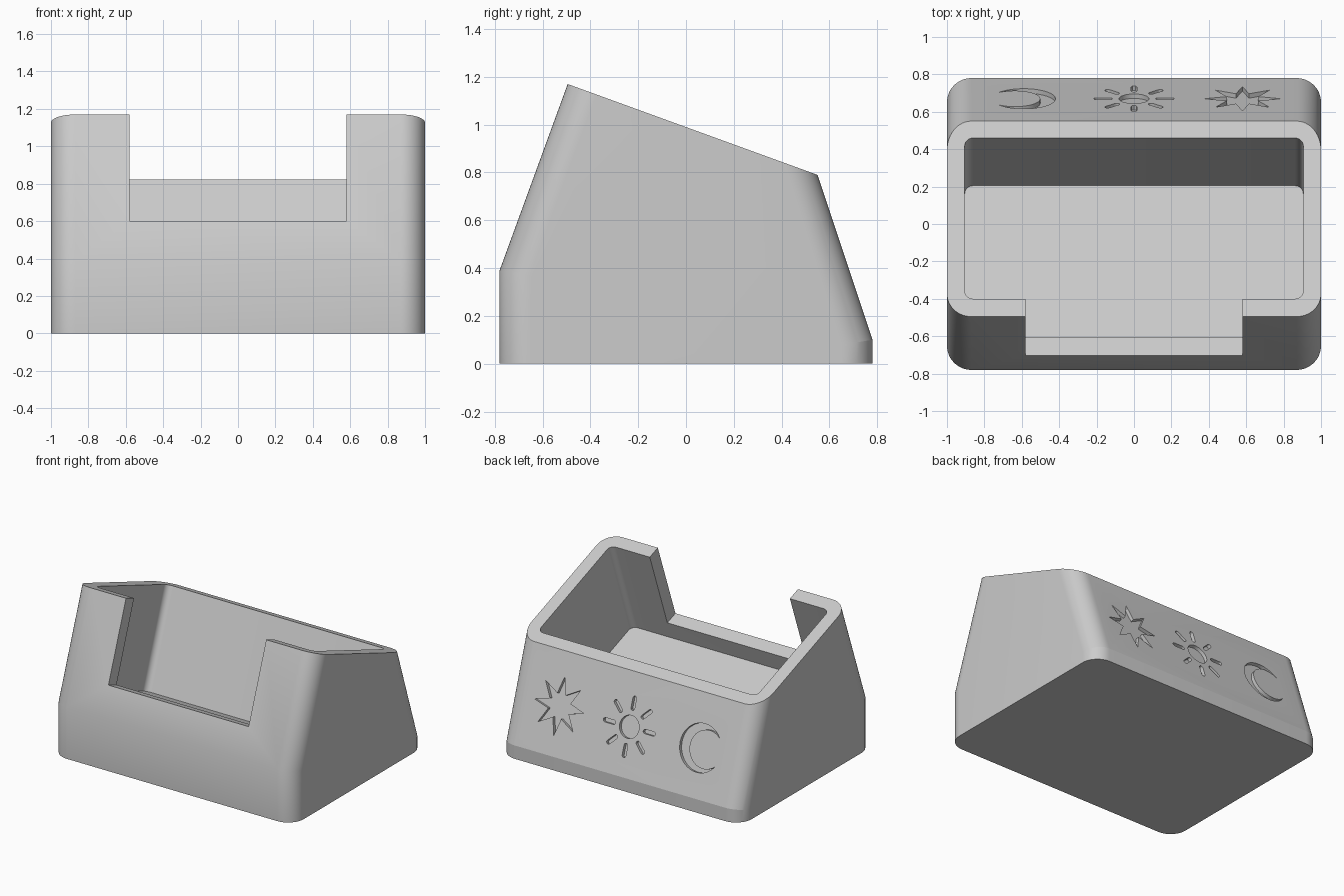
import bpy, bmesh
from math import sin, cos, pi, radians, atan2
from mathutils import Matrix, Vector

if "Cube" in bpy.data.objects:
    bpy.data.objects.remove(bpy.data.objects["Cube"])

grey = bpy.data.materials.new("matte_grey")
grey.use_nodes = True
grey.diffuse_color = (0.6, 0.6, 0.6, 1)
grey.node_tree.nodes["Principled BSDF"].inputs["Base Color"].default_value = (0.6, 0.6, 0.6, 1)


def make_object(name, bm, matrix=Matrix()):
    bmesh.ops.recalc_face_normals(bm, faces=bm.faces)
    bm.transform(matrix)
    mesh = bpy.data.meshes.new(name)
    bm.to_mesh(mesh)
    bm.free()
    mesh.materials.append(grey)
    obj = bpy.data.objects.new(name, mesh)
    bpy.context.collection.objects.link(obj)
    return obj


def add_prism(bm, points, direction):
    face = bm.faces.new([bm.verts.new(p) for p in points])
    new = bmesh.ops.extrude_face_region(bm, geom=[face])["geom"]
    verts = [g for g in new if isinstance(g, bmesh.types.BMVert)]
    bmesh.ops.translate(bm, verts=verts, vec=direction)


def bevel(bm, edges, radius, segments):
    bmesh.ops.bevel(bm, geom=edges, offset=radius, offset_type='OFFSET', segments=segments,
                    profile=0.5, affect='EDGES', clamp_overlap=False)


def box(x, y, z, radius=0):
    bm = bmesh.new()
    add_prism(bm, [(-x, y[0], z[0]), (x, y[0], z[0]), (x, y[1], z[0]), (-x, y[1], z[0])],
              (0, 0, z[1] - z[0]))
    if radius:
        upright = [e for e in bm.edges if abs(e.verts[0].co.z - e.verts[1].co.z) > 0.1]
        bevel(bm, upright, radius, 8)
    return bm


def arc(cx, radius, start, end, steps):
    angles = [start + (end - start) * i / steps for i in range(steps + 1)]
    return [(cx + radius * cos(a), radius * sin(a)) for a in angles]


# Wedge body: side profile extruded across x, with rounded corner edges
profile = [(-0.78, 0), (-0.78, 0.39), (-0.495, 1.17), (0.55, 0.79), (0.78, 0.1), (0.78, 0)]
bm = bmesh.new()
add_prism(bm, [(-1, y, z) for y, z in profile], (2, 0, 0))
corners = [e for e in bm.edges
           if abs(e.verts[0].co.x - e.verts[1].co.x) < 0.01
           and abs(e.verts[0].co.y - e.verts[1].co.y) < 0.4]
bevel(bm, corners, 0.13, 12)
body = make_object("stand_body", bm)

# Tilted pocket and front opening
tilt = Matrix.Translation((0, -0.495, 1.17)) @ Matrix.Rotation(radians(-20), 4, 'X')
cutters = [
    make_object("pocket_cutter", box(0.905, (0.101, 1.016), (-0.745, 0.3), 0.045), tilt),
    make_object("opening_cutter", box(0.58, (-0.4, 0.3), (-0.607, 0.3)), tilt),
]

# Engraved symbols on the sloping back
depth = 0.025
bm = bmesh.new()


def engrave(points, x):
    add_prism(bm, [(px + x, py, -depth) for px, py in points], (0, 0, 2 * depth))


star = []
for i in range(16):
    r = 0.09 if i % 2 else 0.205
    star.append((r * cos(i * pi / 8), r * sin(i * pi / 8)))
engrave(star, -0.58)

engrave(arc(0, 0.08, 0, 2 * pi, 32)[:-1], 0)
ray = arc(0.2, 0.015, -pi / 2, pi / 2, 6) + arc(0.13, 0.015, pi / 2, 3 * pi / 2, 6)
for i in range(8):
    c, s = cos(i * pi / 4), sin(i * pi / 4)
    engrave([(x * c - y * s, x * s + y * c) for x, y in ray], 0)

outer, inner, shift = 0.17, 0.135, 0.046
tip_x = (outer ** 2 - inner ** 2 + shift ** 2) / (2 * shift)
tip_y = (outer ** 2 - tip_x ** 2) ** 0.5
a, b = atan2(tip_y, tip_x), atan2(tip_y, tip_x - shift)
moon = arc(0, outer, a, 2 * pi - a, 28) + arc(shift, inner, 2 * pi - b, b, 28)[1:-1]
engrave(moon, 0.59)

up = Vector((0, -0.23, 0.69)).normalized()
side = Vector((-1, 0, 0))
back = Matrix((side, up, side.cross(up))).transposed().to_4x4()
cutters.append(make_object("symbol_cutter", bm, Matrix.Translation((0, 0.67, 0.43)) @ back))

# Apply the cuts
for cutter in cutters:
    mod = body.modifiers.new(cutter.name, 'BOOLEAN')
    mod.operation, mod.solver, mod.object = 'DIFFERENCE', 'EXACT', cutter
result = bpy.data.meshes.new_from_object(body.evaluated_get(bpy.context.evaluated_depsgraph_get()))
body.modifiers.clear()
body.data = result
for cutter in cutters:
    bpy.data.objects.remove(cutter)

# Smooth rounded corners, keeping the back crease crisp
bpy.ops.object.select_all(action='DESELECT')
body.select_set(True)
bpy.context.view_layer.objects.active = body
bpy.ops.object.shade_smooth_by_angle(angle=radians(30))
for e in body.data.edges:
    ends = [body.data.vertices[v].co for v in e.vertices]
    if all(p.y > 0.7 and abs(p.z - 0.1) < 0.02 for p in ends):
        e.use_edge_sharp = True
